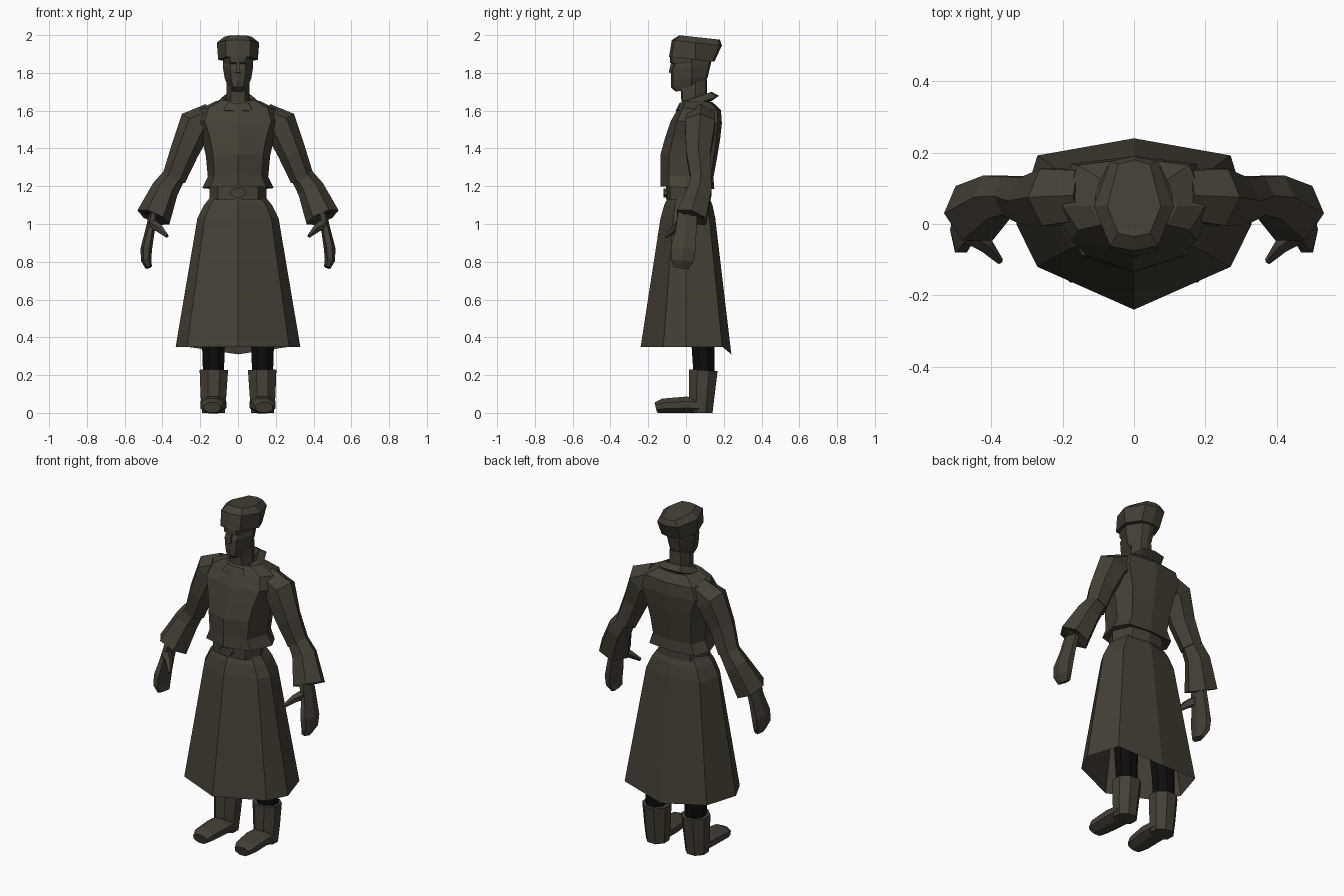
import bpy, bmesh, math
from mathutils import Vector

default_cube = bpy.data.objects.get("Cube")
if default_cube:
    bpy.data.objects.remove(default_cube, do_unlink=True)


def make_material(name, colour):
    mat = bpy.data.materials.new(name)
    mat.use_nodes = True
    mat.diffuse_color = colour
    shader = mat.node_tree.nodes["Principled BSDF"]
    shader.inputs["Base Color"].default_value = colour
    return mat


olive = make_material("olive_brown", (.06, .051, .036, 1))
black = make_material("black", (.004, .004, .004, 1))


def loft(name, rings, mat=olive, capped=True):
    """Skin a list of equal-length point rings with flat faces."""
    bm = bmesh.new()
    loops = [[bm.verts.new(point) for point in ring] for ring in rings]
    for lower, upper in zip(loops, loops[1:]):
        for i in range(len(lower)):
            j = (i + 1) % len(lower)
            bm.faces.new((lower[i], lower[j], upper[j], upper[i]))
    if capped:
        bm.faces.new(loops[0])
        bm.faces.new(loops[-1])
    bmesh.ops.recalc_face_normals(bm, faces=bm.faces)
    mesh = bpy.data.meshes.new(name)
    bm.to_mesh(mesh)
    bm.free()
    mesh.materials.append(mat)
    part = bpy.data.objects.new(name, mesh)
    bpy.context.collection.objects.link(part)
    return part


def body(name, rings, middle=.05, slope=0, corner=.6, front_depth=.9, back_depth=.9, capped=True):
    """Stack symmetric eight-point rings given as height, half width, front y, back y."""
    loops = []
    for height, width, front, back in rings:
        corner_x = width * corner
        corner_front = middle + (front - middle) * front_depth
        corner_back = middle + (back - middle) * back_depth
        outline = [(0, front), (corner_x, corner_front), (width, middle),
                   (corner_x, corner_back), (0, back), (-corner_x, corner_back),
                   (-width, middle), (-corner_x, corner_front)]
        loops.append([(x, y, height + slope * (y - middle)) for x, y in outline])
    return loft(name, loops, capped=capped)


def tube(name, stations, side=1, sides=6, flatness=1, axis=(0, 1, 0), mat=olive):
    """Sweep a polygon along stations of x, y, z, radius; side mirrors it."""
    centres = [Vector((x * side, y, z)) for x, y, z, radius in stations]
    last = len(centres) - 1
    loops = []
    for i, centre in enumerate(centres):
        radius = stations[i][-1] / math.cos(math.pi / sides)
        along = (centres[min(i + 1, last)] - centres[max(i - 1, 0)]).normalized()
        u = Vector(axis)
        u = (u - along * u.dot(along)).normalized()
        v = along.cross(u) * flatness
        angles = [math.tau * (k + .5) / sides for k in range(sides)]
        loops.append([centre + radius * (u * math.cos(a) + v * math.sin(a)) for a in angles])
    return loft(name, loops, mat)


# Long coat skirt, open below, with a dipped back hem
skirt = body("coat_skirt", [
    (.35, .33, -.24, .24),
    (1.03, .215, -.135, .155),
    (1.1, .18, -.115, .14),
    (1.15, .14, -.09, .12),
], middle=0, corner=.82, front_depth=.5, back_depth=.8, capped=False)
skirt.data.vertices[4].co.z = .31

# Belt and buckle
body("belt", [(z, .15, -.105, .13) for z in (1.13, 1.2)],
     middle=0, corner=.7, front_depth=.8, back_depth=.85)
tube("buckle", [(0, y, 1.165, .024) for y in (-.09, -.118)],
     sides=8, flatness=1.7, axis=(0, 0, 1))

# Coat body: flared hem, chest fold and sloping shoulders
body("coat_body", [
    (1.2, .145, -.1, .12),
    (1.19, .19, -.135, .15),
    (1.25, .16, -.135, .145),
    (1.36, .17, -.135, .165),
    (1.45, .19, -.11, .18),
    (1.54, .225, -.08, .19),
    (1.61, .2, -.04, .185),
    (1.65, .12, -.02, .14),
], slope=-.05, corner=.78, front_depth=.75, back_depth=.85)

# Turned-down collar
body("collar", [
    (1.62, .1, -.03, .13),
    (1.635, .125, -.055, .175),
    (1.67, .085, -.035, .135),
    (1.63, .06, -.02, .11),
], slope=.35, capped=False)

# Neck, then head with brow line, recessed eye band and nose
body("neck", [(1.6, .065, -.02, .11), (1.75, .06, -.03, .11)], slope=.2)
body("head", [
    (1.71, .045, -.055, .07),
    (1.735, .055, -.08, .1),
    (1.77, .07, -.08, .115),
    (1.83, .08, -.08, .13),
    (1.855, .08, -.065, .135),
    (1.865, .08, -.085, .14),
    (1.9, .085, -.085, .145),
], middle=.03, slope=.1, corner=.5)
tube("nose", [(0, -.07, 1.85, .01), (0, -.08, 1.8, .012)], sides=4)

# Tall brimless hat, tilted back
body("hat", [
    (1.87, .105, -.09, .15),
    (1.96, .112, -.075, .19),
    (1.99, .075, -.035, .18),
], slope=-.11)

# Limbs, mirrored left and right
for label, side in (("left", 1), ("right", -1)):
    tube(label + "_sleeve", [
        (.14, .08, 1.56, .07),
        (.225, .075, 1.525, .08),
        (.285, .065, 1.38, .065),
        (.34, .08, 1.24, .055),
    ], side)
    tube(label + "_cuff", [
        (.33, .08, 1.265, .05),
        (.385, .075, 1.185, .062),
        (.448, .03, 1.035, .08),
        (.445, .03, 1.05, .05),
    ], side)
    tube(label + "_hand", [
        (.445, .01, 1.06, .05),
        (.467, 0, .96, .055),
        (.485, -.015, .87, .066),
        (.487, -.02, .81, .06),
        (.473, -.025, .77, .04),
    ], side, flatness=.4)
    tube(label + "_thumb", [
        (.455, -.03, 1, .024),
        (.415, -.06, .975, .018),
        (.375, -.105, .935, .008),
    ], side, sides=5)
    tube(label + "_leg", [
        (.12, .06, .9, .08),
        (.13, .09, .35, .06),
        (.13, .095, .2, .055),
    ], side, sides=8, mat=black)
    tube(label + "_boot_shaft", [
        (.128, .092, .225, .075),
        (.13, .083, .09, .068),
        (.13, .08, 0, .06),
    ], side, sides=8)
    # Each foot section rests on the ground, so its height equals its radius
    foot = [(.13, .09, .04), (.13, 0, .043), (.137, -.12, .038), (.137, -.16, .028)]
    tube(label + "_boot_foot", [(x, y, r, r) for x, y, r in foot],
         side, sides=8, flatness=1.6, axis=(0, 0, 1))
